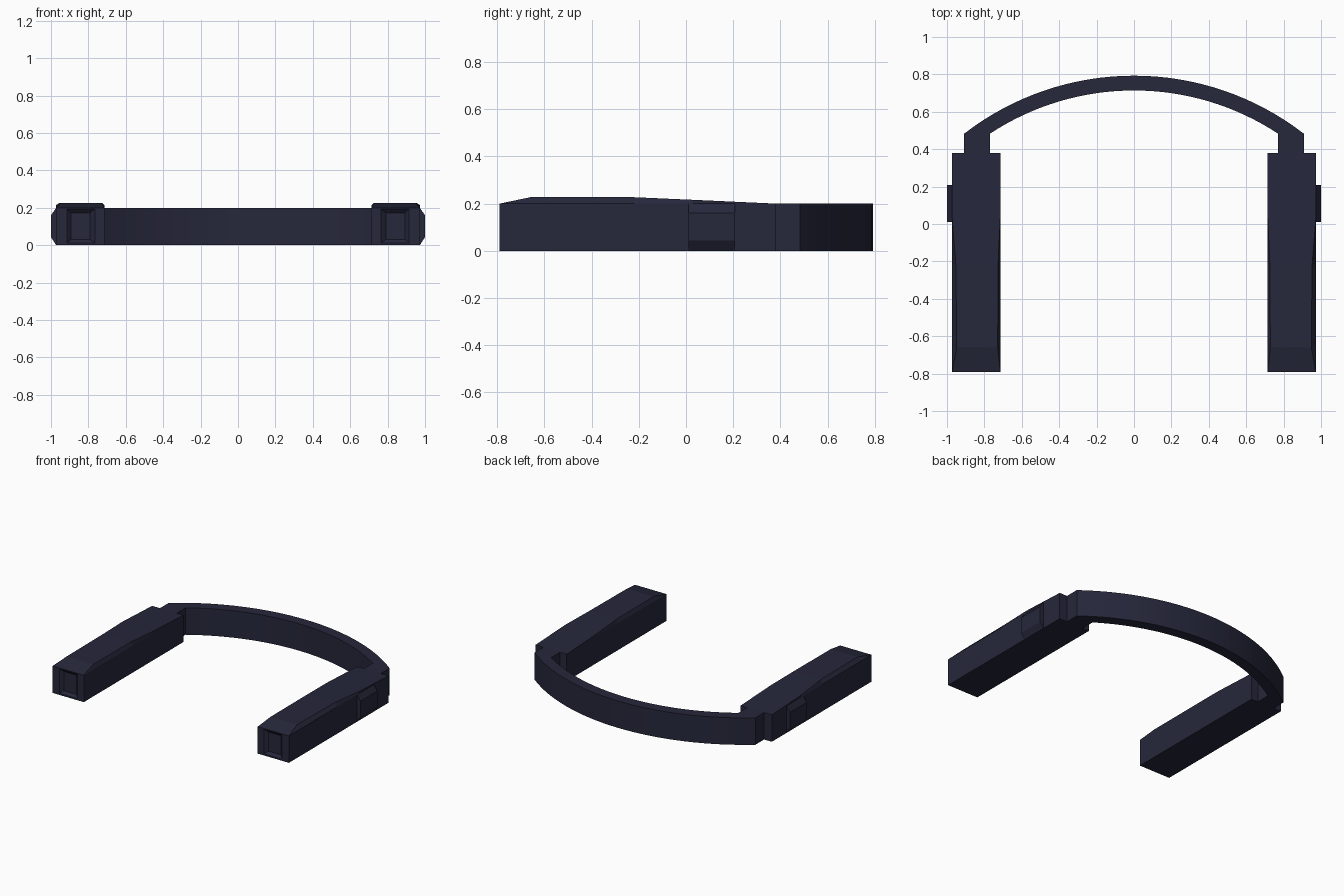
import bpy, bmesh
from math import asin, sin, cos, sqrt

if "Cube" in bpy.data.objects:
    bpy.data.objects.remove(bpy.data.objects["Cube"])

mat = bpy.data.materials.new("dark_navy")
mat.diffuse_color = (0.019, 0.020, 0.043, 1)
mat.use_nodes = True
mat.node_tree.nodes["Principled BSDF"].inputs["Base Color"].default_value = mat.diffuse_color


def finish(bm, name, mirror=False):
    bmesh.ops.recalc_face_normals(bm, faces=bm.faces)
    me = bpy.data.meshes.new(name)
    bm.to_mesh(me)
    bm.free()
    me.materials.append(mat)
    ob = bpy.data.objects.new(name, me)
    bpy.context.collection.objects.link(ob)
    if mirror:
        ob.modifiers.new("mirror", 'MIRROR').use_mirror_merge = False
    return ob


def loft(sections, merge=1e-4):
    """Skin closed sections of equal point count, with capped ends."""
    bm = bmesh.new()
    rings = [[bm.verts.new(p) for p in s] for s in sections]
    n = len(rings[0])
    for a, b in zip(rings, rings[1:]):
        for i in range(n):
            j = (i + 1) % n
            bm.faces.new((a[i], a[j], b[j], b[i]))
    bm.faces.new(rings[0])
    bm.faces.new(rings[-1])
    bmesh.ops.remove_doubles(bm, verts=bm.verts, dist=merge)
    bmesh.ops.recalc_face_normals(bm, faces=bm.faces)
    return bm


# Temple arms: box section with a raised, chamfered top
X0, X1 = 0.715, 0.972


def arm_section(y, zt, c_out, c_in):
    return [(X0, y, 0), (X1, y, 0), (X1, y, 0.2),
            (X1 - c_out, y, zt), (X0 + c_in, y, zt), (X0, y, 0.2)]


bm = loft([arm_section(*s) for s in (
    (-0.79, 0.2, 0, 0), (-0.66, 0.227, 0.024, 0.014),
    (-0.22, 0.227, 0.02, 0.012), (0.03, 0.216, 0, 0), (0.38, 0.2, 0, 0))])

# Stepped recess in the front tip of each arm
tip = min(bm.faces, key=lambda f: f.calc_center_median().y)
for xa, xb, za, zb, y in ((0.765, 0.915, 0.012, 0.195, -0.79),
                          (0.79, 0.893, 0.03, 0.173, -0.77)):
    bmesh.ops.inset_individual(bm, faces=[tip], thickness=0.01)
    mid = tip.calc_center_median()
    for v in tip.verts:
        v.co = (xb if v.co.x > mid.x else xa, y, zb if v.co.z > mid.z else za)
finish(bm, "side_arm", mirror=True)

# Outer side pads with chamfered top and bottom
pad = [(0.96, 0), (0.972, 0), (1.0, 0.043), (1.0, 0.16), (0.972, 0.2), (0.96, 0.2)]
finish(loft([[(x, y, z) for x, z in pad] for y in (0.01, 0.208)]),
       "side_pad", mirror=True)

# Necks joining arms to the band
neck = [(0.77, 0.375), (0.908, 0.375), (0.908, 0.483), (0.77, 0.483)]
finish(loft([[(x, y, z) for x, y in neck] for z in (0, 0.2)]),
       "band_neck", mirror=True)


# Curved band
def arc(half, y_end, y_top, n=32):
    sag = y_top - y_end
    r = (half * half + sag * sag) / (2 * sag)
    a = asin(half / r)
    return [(r * sin(a * (2 * i / n - 1)), y_top - r + r * cos(a * (2 * i / n - 1)))
            for i in range(n + 1)]


outer, inner = arc(0.908, 0.483, 0.793), arc(0.77, 0.483, 0.714)
finish(loft([[(*o, 0), (*o, 0.2), (*i, 0.2), (*i, 0)]
             for o, i in zip(outer, inner)]), "curved_band")
